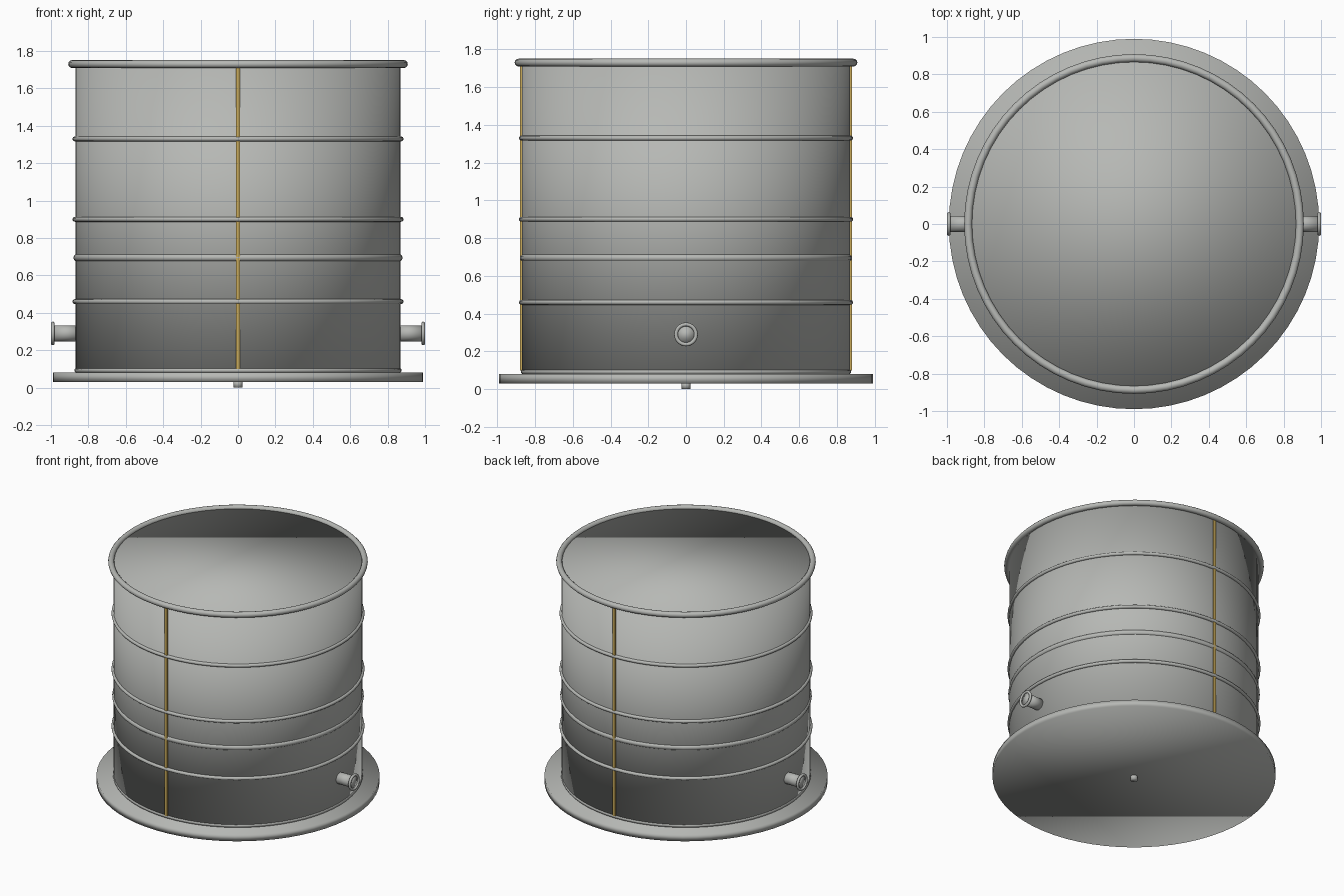
import bpy
from math import pi

default = bpy.data.objects.get("Cube")
if default:
    bpy.data.objects.remove(default)


def material(name, rgb):
    m = bpy.data.materials.new(name)
    m.use_nodes = True
    m.diffuse_color = (*rgb, 1)
    m.node_tree.nodes["Principled BSDF"].inputs["Base Color"].default_value = (*rgb, 1)
    return m


steel = material("grey steel", (0.47, 0.48, 0.46))
brass = material("brass seam", (0.58, 0.40, 0.10))


def finish(name, mat, smooth=True):
    ob = bpy.context.object
    ob.name = name
    ob.data.materials.append(mat)
    if smooth:
        bpy.ops.object.shade_smooth()
    return ob


def disc(name, radius, bottom, top, sides=64):
    """Upright closed cylinder between two heights."""
    bpy.ops.mesh.primitive_cylinder_add(vertices=sides, radius=radius, depth=top - bottom,
                                        location=(0, 0, (bottom + top) / 2))
    return finish(name, steel)


def ring(name, major, minor, location, tilt=0, sides=64):
    bpy.ops.mesh.primitive_torus_add(major_radius=major, minor_radius=minor,
                                     major_segments=sides, minor_segments=12,
                                     location=location, rotation=(0, tilt, 0))
    return finish(name, steel)


# Vessel, base plate and drain
disc("vessel_body", 0.87, 0.08, 1.73)
disc("base_plate", 0.99, 0.03, 0.08)
disc("bottom_drain", 0.025, 0.0, 0.04, 24)

# Rim, hoops and foot bead
ring("top_rim", 0.887, 0.021, (0, 0, 1.73))
for label, z in (("upper", 1.33), ("middle", 0.9), ("lower", 0.46)):
    ring(label + "_hoop", 0.872, 0.013, (0, 0, z))
ring("thick_hoop", 0.86, 0.02, (0, 0, 0.695))
ring("foot_bead", 0.862, 0.013, (0, 0, 0.092))

# Vertical seams, front and back
for label, side in (("front", -1), ("back", 1)):
    bpy.ops.mesh.primitive_cube_add(size=1, location=(0, side * 0.872, 0.91))
    seam = finish(label + "_seam", brass, False)
    seam.dimensions = (0.02, 0.014, 1.62)

# Side nozzles with rounded end collars
for label, side in (("left", 1), ("right", -1)):
    bpy.ops.mesh.primitive_cylinder_add(vertices=32, radius=0.043, depth=0.15,
                                        location=(side * 0.915, 0, 0.29),
                                        rotation=(0, pi / 2, 0))
    finish(label + "_nozzle", steel)
    ring(label + "_nozzle_collar", 0.053, 0.01, (side * 0.99, 0, 0.29), pi / 2, 32)
